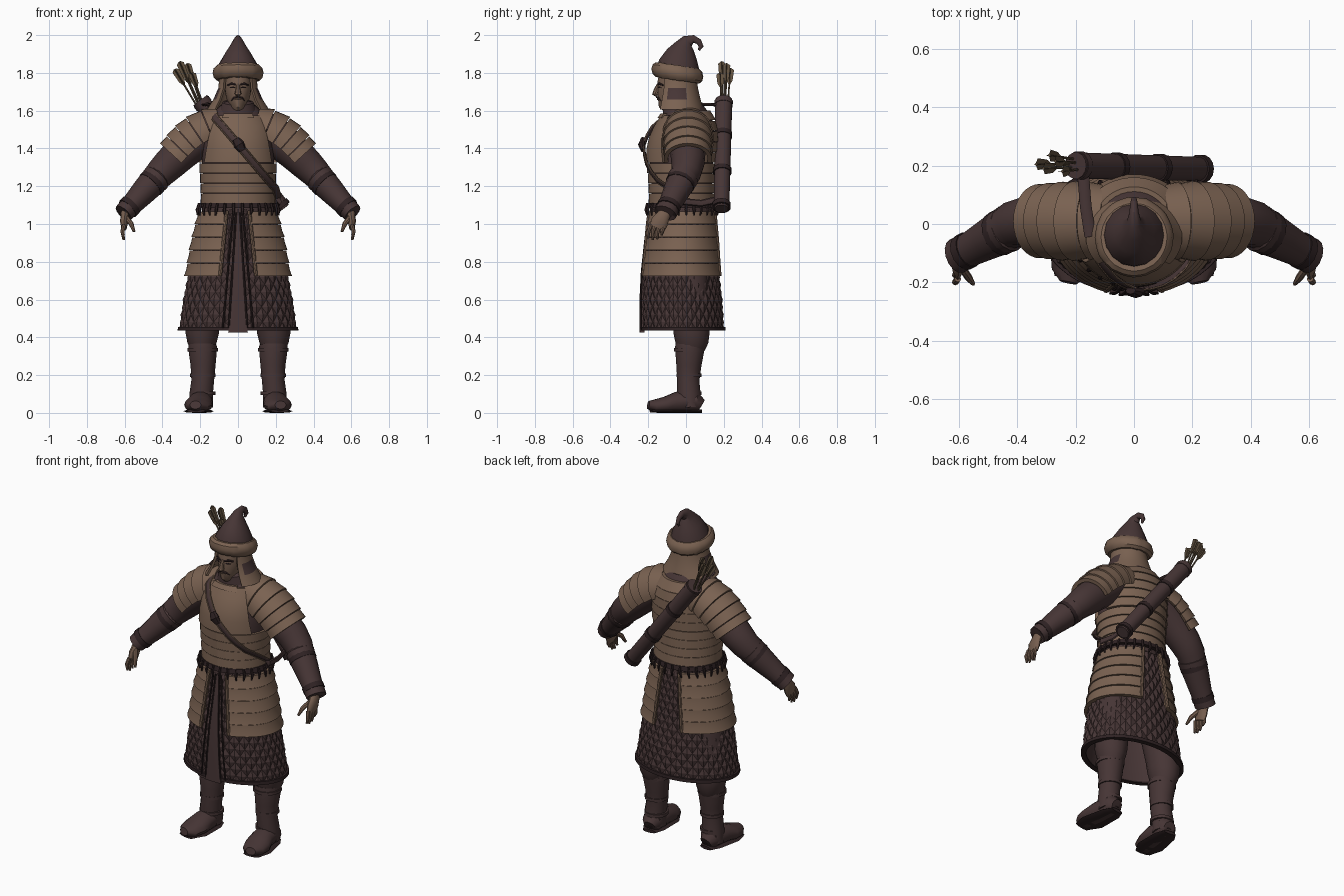
import bpy, bmesh, random
from math import sin, cos, pi, asin, radians
from mathutils import Vector

random.seed(4)
cube = bpy.data.objects.get("Cube")
if cube:
    bpy.data.objects.remove(cube)


def material(name, rgb):
    m = bpy.data.materials.new(name)
    m.use_nodes = True
    m.diffuse_color = (*rgb, 1)
    m.node_tree.nodes["Principled BSDF"].inputs["Base Color"].default_value = (*rgb, 1)
    return m


TAN = material("tan_leather", (0.195, 0.122, 0.083))
DARK = material("dark_cloth", (0.062, 0.036, 0.036))
BLACK = material("black_leather", (0.028, 0.016, 0.017))
SKIN = material("skin", (0.185, 0.115, 0.08))
WOOD = material("olive_wood", (0.12, 0.083, 0.05))


def grid(name, rows, mats, wrap_rows=False, wrap_cols=False, mirror=False, quilt=False, rule=None):
    """Skin a lattice of points and close its open ends."""
    bm = bmesh.new()
    vs = [[bm.verts.new((p[0], p[1], max(p[2], 0))) for p in r] for r in rows]
    nr, nc = len(vs), len(vs[0])
    for i in range(nr if wrap_rows else nr - 1):
        for j in range(nc if wrap_cols else nc - 1):
            k, l = (i + 1) % nr, (j + 1) % nc
            a, b, c, d = vs[i][j], vs[i][l], vs[k][l], vs[k][j]
            if not quilt:
                bm.faces.new((a, b, c, d))
            elif (i + j) % 2:
                bm.faces.new((a, b, d)), bm.faces.new((b, c, d))
            else:
                bm.faces.new((a, b, c)), bm.faces.new((a, c, d))
    if wrap_cols and not wrap_rows:
        bm.faces.new(vs[0]), bm.faces.new(vs[-1])
    if wrap_rows and not wrap_cols:
        bm.faces.new([r[0] for r in vs]), bm.faces.new([r[-1] for r in vs])
    bmesh.ops.recalc_face_normals(bm, faces=bm.faces[:])
    mats = mats if isinstance(mats, list) else [mats]
    if rule:
        for f in bm.faces:
            f.material_index = rule(f.calc_center_median())
    me = bpy.data.meshes.new(name)
    bm.to_mesh(me)
    bm.free()
    for m in mats:
        me.materials.append(m)
    me.shade_smooth()
    me.set_sharp_from_angle(angle=radians(12 if quilt else 35))
    ob = bpy.data.objects.new(name, me)
    bpy.context.collection.objects.link(ob)
    if mirror:
        ob.modifiers.new("mirror", "MIRROR").use_mirror_merge = False
    return ob


def frames(pts, ref):
    P = [Vector(p[:3]) for p in pts]
    for i, p in enumerate(P):
        t = (P[min(i + 1, len(P) - 1)] - P[max(i - 1, 0)]).normalized()
        u = t.cross(Vector(ref)).normalized()
        yield p, u, u.cross(t), pts[i][3], pts[i][-1]


Y, Z, X = (0, 1, 0), (0, 0, 1), (1, 0, 0)


def tube(name, pts, mat, n=12, ref=Y, mirror=False):
    """Points are x, y, z, radius and an optional second radius."""
    rows = [[p + u * r * cos(2 * pi * j / n) + v * s * sin(2 * pi * j / n) for j in range(n)]
            for p, u, v, r, s in frames(pts, ref)]
    return grid(name, rows, mat, wrap_cols=True, mirror=mirror)


# Body outline: height, half width, front y, back y
BODY = [(0.44, .31, -.23, .20), (0.6, .288, -.23, .19), (0.75, .258, -.222, .172),
        (0.9, .232, -.205, .16), (1.0, .208, -.195, .15), (1.1, .18, -.18, .14),
        (1.2, .182, -.182, .138), (1.32, .19, -.193, .142), (1.42, .19, -.193, .15),
        (1.5, .18, -.165, .15), (1.57, .15, -.12, .135), (1.63, .09, -.09, .09)]


def section(z):
    z = min(max(z, BODY[0][0]), BODY[-1][0])
    for a, b in zip(BODY, BODY[1:]):
        if z <= b[0]:
            k = (z - a[0]) / (b[0] - a[0])
            return [p + (q - p) * k for p, q in zip(a[1:], b[1:])]


def around(z, t, off):
    """Point on the body; t = 0 is the front, pi/2 the left side."""
    w, f, b = section(z)
    return Vector(((w + off) * sin(t), (f + b) / 2 - ((b - f) / 2 + off) * cos(t), z))


def on_front(x, z, off):
    return around(z, asin(max(-1, min(1, x / section(z)[0]))), off)


def panel(name, zs, off, edge, mat, n=24, thick=0.02, flare=0.004, **kw):
    """Plate wrapped on the body between the angles edge(z)."""
    prof = [(z, off + flare * (i == 0)) for i, z in enumerate(zs)] + [(z, off - thick) for z in reversed(zs)]
    rows = []
    for z, o in prof:
        a, b = edge(z)
        rows.append([around(z, a + (b - a) * j / n, o) for j in range(n + 1)])
    return grid(name, rows, mat, wrap_rows=True, **kw)


# Quilted coat, hollow below
N = 56
rows = [[around(z, 2 * pi * j / N, -.02) for j in range(N)] for z in (1.0, .75, .44)]
rows += [[around(.44 + .04 * i, 2 * pi * j / N, .005 * (-1) ** (i + j)) for j in range(N)] for i in range(17)]
grid("quilted_coat", rows, DARK, wrap_cols=True, quilt=True)
grid("coat_hem", [[around(z, 2 * pi * j / N, o) for j in range(N)] for z, o in
                  ((.435, .01), (.455, .01), (.455, -.02), (.435, -.02))], BLACK, wrap_rows=True, wrap_cols=True)


def flap_edge(z):
    a = asin((.008 + .065 * (1.06 - z)) / section(z)[0])
    return -a, a


panel("front_flap", [.425, .6, .75, .9, 1.06], .012, flap_edge, DARK, n=6)
for k, w in ((0, .06), (1, .085)):
    pts = [(*on_front(.01 + k * .015 + w * (1.06 - z), z, .014), .005) for z in (.45, .6, .75, .9, 1.06)]
    tube("coat_piping", pts, BLACK, n=6, mirror=True)

# Torso core and lamellar cuirass
grid("torso", [[around(z, 2 * pi * j / 32, 0) for j in range(32)] for z in (1.06, 1.2, 1.32, 1.42, 1.5, 1.57, 1.63)],
     DARK, wrap_cols=True)
for i in range(4):
    z = 1.112 + .053 * i
    panel("waist_lame", [z, z + .049], .014, lambda z: (0, 2 * pi), TAN, n=40)
panel("chest_plate", [1.326, 1.4, 1.46, 1.52, 1.575], .016, lambda z: (-1.05 + (z - 1.3), 1.05 - (z - 1.3)), TAN)
panel("chest_rim", [1.56, 1.585], .022, lambda z: (-.5, .5), TAN, n=10)
for i in range(5):
    z = 1.326 + .056 * i
    panel("back_lame", [z, z + .052], .016, lambda z: (pi - 1.4, pi + 1.4), TAN)

# Hip armour, open at the front and back
def hip_edge(z):
    a = asin((.055 + .1 * (1.07 - z)) / section(z)[0])
    return a, pi - a


for i in range(5):
    z = .725 + .069 * i
    panel("hip_lame", [z, z + .035, z + .065], .017, hip_edge, TAN, mirror=True, flare=.006)
for side in (0, 1):
    pts = [(*around(z, hip_edge(z)[side], .016), .01) for z in (.725, .8, .9, 1.0, 1.07)]
    tube("hip_armour_edge", pts, TAN, n=8, mirror=True)

# Belt with hanging ties
panel("belt", [1.085, 1.112], .022, lambda z: (0, 2 * pi), BLACK, n=40)
for i in range(28):
    t = 2 * pi * (i + .5) / 28
    tube("belt_tie", [(*around(1.11, t, .026), .007), (*around(1.075, t, .03), .009),
                      (*around(1.045, t + random.uniform(-.03, .03), .02), .004)], BLACK, n=6)

# Trousers, boots and feet
tube("trousers", [(.11, 0, .95, .1, .11), (.16, .01, .7, .1, .11), (.185, .025, .5, .09, .1), (.19, .03, .42, .088, .095),
                  (.19, .03, .375, .078, .088), (.188, .025, .34, .066, .075)], DARK, n=16, mirror=True)
tube("boot_shaft", [(.187, .022, .36, .074, .08), (.187, .02, .34, .076, .08), (.185, .015, .25, .066, .068),
                    (.187, .012, .17, .06, .06), (.195, .015, .1, .062, .064), (.195, .02, .03, .064, .06)],
     DARK, n=14, mirror=True)
for z, r in ((.335, .081), (.2, .067), (.105, .067)):
    tube("boot_band", [(.187, .016, z - .009, r, r), (.187, .016, z + .009, r, r)], DARK, n=14, mirror=True)
tube("foot", [(.19, .08, .04, .035, .035), (.193, .055, .055, .058, .058), (.2, -.05, .055, .066, .058),
              (.21, -.11, .042, .076, .044), (.218, -.165, .036, .064, .036), (.225, -.2, .042, .03, .022)],
     DARK, n=14, ref=Z, mirror=True)
tube("sole", [(.19, .082, .009, .04, .01), (.195, .03, .009, .066, .01), (.21, -.11, .009, .08, .01),
              (.222, -.185, .011, .05, .01)], BLACK, n=10, ref=Z, mirror=True)

# Sleeves and bracers
tube("sleeve", [(.13, .01, 1.5, .1), (.2, .01, 1.46, .1), (.3, .01, 1.375, .093), (.36, .01, 1.32, .088),
                (.41, 0, 1.27, .08), (.46, -.03, 1.215, .07), (.52, -.06, 1.15, .06)], DARK, n=16, mirror=True)
tube("bracer", [(.425, -.012, 1.25, .07, .074), (.43, -.015, 1.245, .078, .082), (.5, -.052, 1.17, .068, .07),
                (.56, -.085, 1.105, .057, .06), (.607, -.11, 1.057, .052, .062), (.602, -.108, 1.06, .035, .04)],
     DARK, n=14, mirror=True)
for k in (.15, .85):
    c = Vector((.43, -.015, 1.245)).lerp(Vector((.6, -.106, 1.064)), k)
    d, r = Vector((.01, -.005, -.01)), .079 - .022 * k
    tube("bracer_strap", [(*(c - d), r, r + .003), (*(c + d), r, r + .003)], BLACK, n=14, mirror=True)

# Hands
tube("palm", [(.59, -.1, 1.08, .025, .03), (.6, -.12, 1.045, .023, .036), (.603, -.14, 1.01, .021, .046),
              (.603, -.152, .98, .015, .042)], SKIN, n=12, mirror=True)
for i, drop in enumerate((.925, .915, .92, .94)):
    y = -.187 + .024 * i
    tube("finger", [(.603, y, .995, .012), (.612, y - .012, .96, .011), (.605, y - .014, drop, .006)],
         SKIN, n=8, mirror=True)
tube("thumb", [(.592, -.145, 1.035, .014), (.565, -.185, 1.0, .013), (.55, -.205, .96, .007)], SKIN, n=8, mirror=True)

# Layered shoulder guards
path = [(.085, .01, 1.505, .117), (.15, .01, 1.487, .122), (.205, .01, 1.455, .126), (.25, .01, 1.42, .124),
        (.29, .01, 1.38, .12), (.325, .01, 1.342, .116)]
ribs = list(frames(path, Y))
for (p, u, v, r, _), (q, u2, v2, r2, _) in zip(ribs, ribs[1:]):
    q = q.lerp(p, .06)
    prof = [(p, u, v, r), (q, u2, v2, r2 + .007), (q, u2, v2, r2 - .015), (p, u, v, r - .015)]
    arc = [radians(-105 + 210 * j / 18) for j in range(19)]
    grid("shoulder_lame", [[c + a * s * cos(t) + b * (s + .004) * sin(t) for t in arc] for c, a, b, s in prof],
         TAN, wrap_rows=True, mirror=True)

# Neck, head and face
tube("collar", [(0, -.02, 1.54, .12, .11), (0, -.03, 1.6, .1, .095), (0, -.04, 1.645, .082, .085),
                (0, -.04, 1.65, .06, .06)], DARK, n=18)
tube("head", [(0, -.06, 1.61, .045, .05), (0, -.08, 1.632, .042, .065), (0, -.07, 1.66, .06, .082),
              (0, -.063, 1.7, .069, .088), (0, -.06, 1.75, .073, .09), (0, -.05, 1.83, .07, .085)], SKIN, n=20)
tube("nose", [(0, -.145, 1.74, .009), (0, -.158, 1.71, .013), (0, -.162, 1.69, .018), (0, -.15, 1.682, .012)], SKIN, n=8)
tube("brow", [(.012, -.146, 1.738, .006), (.035, -.142, 1.743, .007), (.055, -.122, 1.735, .005)],
     BLACK, n=6, ref=Z, mirror=True)
tube("eye", [(.017, -.148, 1.722, .002, .002), (.03, -.142, 1.724, .004, .005), (.044, -.132, 1.721, .002, .002)],
     BLACK, n=6, ref=Z, mirror=True)
tube("moustache", [(.002, -.156, 1.673, .005), (.022, -.147, 1.668, .005), (.036, -.132, 1.652, .002)],
     DARK, n=6, ref=Z, mirror=True)
tube("mouth", [(-.018, -.143, 1.66, .003), (0, -.15, 1.661, .005), (.018, -.143, 1.66, .003)], SKIN, n=6, ref=Z)

# Neck guard under the hat, with dark side patches
prof = [(1.79, .098, .1), (1.72, .104, .108), (1.66, .13, .122), (1.605, .165, .138)]
prof += [(z, a - .014, b - .014) for z, a, b in reversed(prof)]
arc = [radians(48 + 264 * j / 36) for j in range(37)]
grid("neck_guard", [[(a * sin(t), -.045 - b * cos(t), z) for t in arc] for z, a, b in prof], [TAN, DARK],
     wrap_rows=True, rule=lambda c: int(-.095 < c.y < -.005 and 1.64 < c.z < 1.75))

# Hat: fur brim and curled cone
rows = []
for i in range(40):
    t = 2 * pi * i / 40
    k = 1 + random.uniform(-.06, .06)
    row = []
    for j in range(10):
        a = 2 * pi * j / 10
        r = .103 + .031 * k * cos(a)
        y = -r * 1.03 * cos(t)
        row.append((r * sin(t), y - .045, 1.8 - .15 * y + .041 * k * sin(a)))
    rows.append(row)
grid("fur_brim", rows, TAN, wrap_rows=True, wrap_cols=True)
tube("hat_cone", [(0, -.04, 1.8, .112, .11), (0, -.038, 1.85, .107, .1), (0, -.022, 1.9, .082, .07),
                  (0, -.008, 1.94, .054, .043), (0, .008, 1.968, .034, .025), (0, .04, 1.98, .02, .016),
                  (0, .068, 1.965, .016, .013), (0, .08, 1.94, .013, .011), (0, .068, 1.92, .006, .005)],
     DARK, n=16, ref=X)

# Quiver and arrows
bottom, top = Vector((.24, .188, 1.08)), Vector((-.2, .2, 1.655))
tube("quiver", [(*bottom, .036), (*bottom.lerp(top, .03), .042), (*bottom.lerp(top, .97), .046), (*top, .046)], DARK, n=14)
for k in (.03, .35, .68, .97):
    a, b = bottom.lerp(top, k - .018), bottom.lerp(top, k + .018)
    tube("quiver_band", [(*a, .049), (*b, .049)], BLACK if k < .9 else DARK, n=14)
for dx, dy, z in ((-.31, .19, 1.86), (-.27, .215, 1.85), (-.335, .205, 1.82), (-.29, .235, 1.825), (-.245, .18, 1.8)):
    tip = Vector((dx, dy, z))
    base = top + Vector(((dx + .29) * .4, (dy - .2) * .6, -.03))
    tube("arrow_shaft", [(*base, .005), (*tip, .005)], WOOD, n=6)
    blade = [(.55, .003), (.68, .016), (.95, .02), (1, .006)]
    tube("arrow_fletching", [(*base.lerp(tip, k), w, .002) for k, w in blade], WOOD, n=4)
    tube("arrow_fletching", [(*base.lerp(tip, k), .002, w) for k, w in blade], WOOD, n=4)

# Shoulder strap and buckle
steps = [i / 10 for i in range(11)]
chest = [on_front(-.13 + .335 * k, 1.6 - .46 * k, .03) for k in steps]
tube("strap_front", [(*p, .019, .007) for p in chest], DARK, n=8)
for s in (-1, 1):
    tube("strap_edge", [(*(p + Vector((.014 * s, -.004, .01 * s))), .004) for p in chest], TAN, n=6)
tube("strap_shoulder", [(*chest[0], .02, .007), (-.15, -.04, 1.632, .02, .007), (-.165, .06, 1.635, .02, .008),
                        (-.175, .18, 1.63, .02, .008)], DARK, n=8, ref=Z)
tube("strap_side", [(*chest[-1], .008, .018), (.222, -.02, 1.12, .008, .018), (.215, .08, 1.11, .008, .018),
                    (.21, .17, 1.13, .008, .018)], DARK, n=8, ref=Z)
c = on_front(.005, 1.42, .035)
tube("buckle", [(c.x - .018, c.y, c.z + .03, .02, .012), (c.x, c.y - .006, c.z, .03, .02),
                (c.x + .018, c.y, c.z - .03, .02, .012)], BLACK, n=8)
